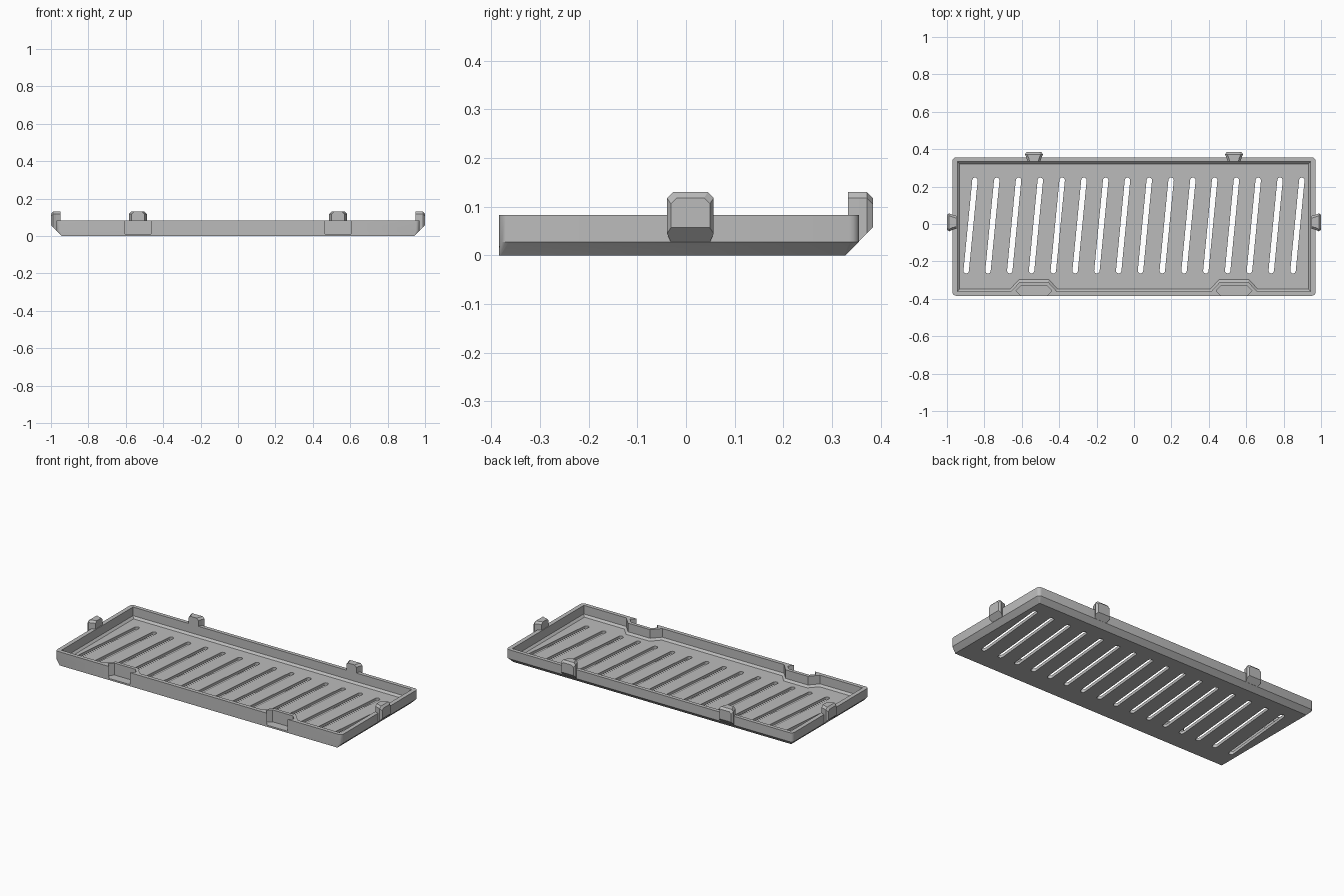
import bpy, bmesh, math
from mathutils import Vector, Matrix

cube = bpy.data.objects.get("Cube")
if cube:
    bpy.data.objects.remove(cube, do_unlink=True)

GREY = (0.5, 0.5, 0.5, 1)
mat = bpy.data.materials.new("plain grey plastic")
mat.use_nodes = True
mat.diffuse_color = GREY
for node in mat.node_tree.nodes:
    if node.type == "BSDF_PRINCIPLED":
        node.inputs["Base Color"].default_value = GREY

TAB_X = 0.535   # sideways position of pockets and rear clips
SIDE_Y = 0.009  # position of the side clips


def loft(bm, rings):
    """Skin a stack of equal-length rings and cap both ends."""
    rows = [[bm.verts.new(p) for p in ring] for ring in rings]
    n = len(rows[0])
    for a, b in zip(rows, rows[1:]):
        for i in range(n):
            j = (i + 1) % n
            bm.faces.new((a[i], a[j], b[j], b[i]))
    bm.faces.new(rows[0][::-1])
    bm.faces.new(rows[-1])


def make(name, stacks, matrix=None):
    bm = bmesh.new()
    for rings in stacks:
        loft(bm, rings)
    if matrix:
        bm.transform(matrix)
    bmesh.ops.recalc_face_normals(bm, faces=bm.faces)
    mesh = bpy.data.meshes.new(name)
    bm.to_mesh(mesh)
    bm.free()
    mesh.materials.append(mat)
    obj = bpy.data.objects.new(name, mesh)
    bpy.context.collection.objects.link(obj)
    return obj


def at(outline, z):
    return [(x, y, z) for x, y in outline]


def rounded_rect(x, y0, y1, r, steps=4):
    pts = []
    corners = [(x - r, y1 - r), (r - x, y1 - r), (r - x, y0 + r), (x - r, y0 + r)]
    for k, (cx, cy) in enumerate(corners):
        for s in range(steps + 1):
            a = math.pi / 2 * (k + s / steps)
            pts.append((cx + r * math.cos(a), cy + r * math.sin(a)))
    return pts


def cavity_outline(d):
    """Inner wall line, moved inwards by d, stepping round the two pockets."""
    x, front, back, bump = 0.945 - d, d - 0.36, 0.333 - d, d - 0.309
    pts = [(-x, back), (-x, front)]
    for cx in (-TAB_X, TAB_X):
        wide, narrow = 0.122 + 0.41 * d, 0.075 + 0.41 * d
        pts += [(cx - wide, front), (cx - narrow, bump),
                (cx + narrow, bump), (cx + wide, front)]
    return pts + [(x, front), (x, back)]


def slot_outline(cx, half_len=0.243, r=0.0145, steps=8):
    lean = math.atan2(0.047, 0.484)
    pts = []
    for k, end in enumerate((half_len, -half_len)):
        for s in range(steps + 1):
            a = math.pi * (k + s / steps)
            v = Vector((r * math.cos(a), end + r * math.sin(a)))
            v.rotate(Matrix.Rotation(-lean, 2))
            pts.append((cx + v.x, v.y - 0.008))
    return pts


# Tray: chamfered underneath on three sides, straight at the front
tray = make("vent_tray", [[
    at(rounded_rect(0.943, -0.384, 0.328, 0.003), 0),
    at(rounded_rect(0.971, -0.384, 0.356, 0.02), 0.028),
    at(rounded_rect(0.971, -0.384, 0.356, 0.02), 0.083)]])

# Cutters: cavity, front pockets and slanted slots
cavity = make("cavity_cutter", [[
    at(cavity_outline(0.012), 0.018),
    at(cavity_outline(0), 0.03),
    at(cavity_outline(0), 0.2)]])

half = [(0.07, -0.42), (0.07, -0.384), (0.095, -0.357), (0.07, -0.33)]
hexagon = half + [(-x, y) for x, y in reversed(half)]
pockets = make("pocket_cutter", [
    [at([(x + cx, y) for x, y in hexagon], z) for z in (0.01, 0.2)]
    for cx in (-TAB_X, TAB_X)])

slots = make("slot_cutter", [
    [at(slot_outline((i - 7.5) * 0.1165), z) for z in (-0.1, 0.1)]
    for i in range(16)])

for cutter in (cavity, pockets, slots):
    cutter.hide_render = True
    mod = tray.modifiers.new("cut", "BOOLEAN")
    mod.operation = "DIFFERENCE"
    mod.solver = "EXACT"
    mod.object = cutter
    bpy.context.view_layer.objects.active = tray
    bpy.ops.object.modifier_apply(modifier=mod.name)
    bpy.data.objects.remove(cutter, do_unlink=True)

bpy.ops.object.select_all(action="DESELECT")
tray.select_set(True)
bpy.context.view_layer.objects.active = tray
bpy.ops.object.shade_smooth_by_angle(angle=math.radians(30))


# Clips: flared blocks, bevelled outside, sloping with the tray underneath
def clip_ring(depth, h, bottom, top):
    c = 0.012
    return [(-h, depth, bottom), (h, depth, bottom), (h, depth, top - c),
            (h - c, depth, top), (c - h, depth, top), (-h, depth, top - c)]


CLIP = [clip_ring(-0.023, 0.034, 0.029, 0.13),
        clip_ring(0, 0.041, 0.029, 0.13),
        clip_ring(0.016, 0.048, 0.045, 0.13),
        clip_ring(0.028, 0.040, 0.057, 0.118)]

for side, sign in (("left", 1), ("right", -1)):
    make("rear_clip_" + side, [CLIP],
         Matrix.Translation((sign * TAB_X, 0.356, 0)))
    make("side_clip_" + side, [CLIP],
         Matrix.Translation((sign * 0.972, SIDE_Y, 0))
         @ Matrix.Rotation(-sign * math.pi / 2, 4, "Z"))
